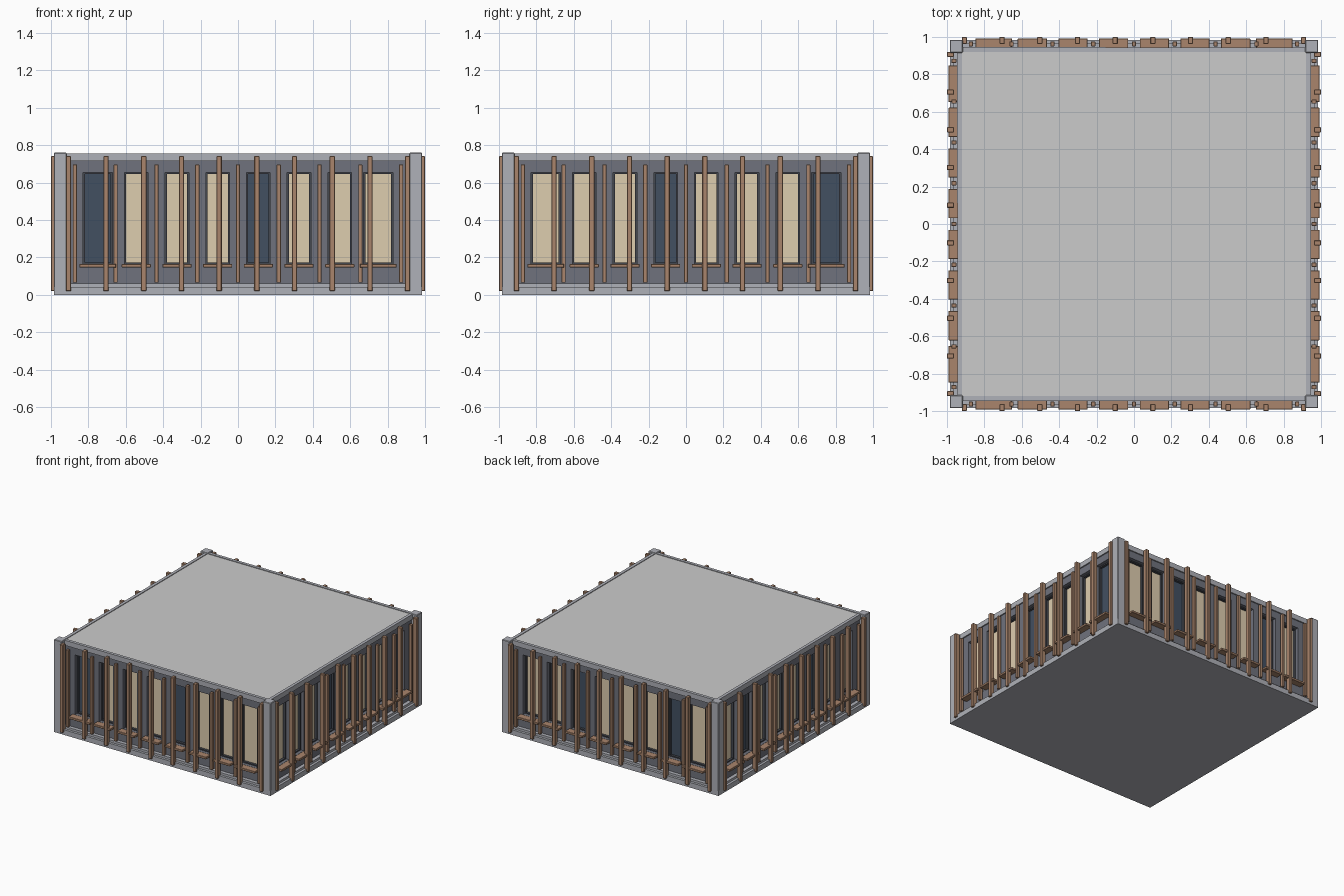
import bpy, bmesh
from math import pi
from mathutils import Matrix

if "Cube" in bpy.data.objects:
    bpy.data.objects.remove(bpy.data.objects["Cube"])


def material(name, rgb):
    m = bpy.data.materials.new(name)
    m.diffuse_color = (*rgb, 1)
    m.use_nodes = True
    m.node_tree.nodes["Principled BSDF"].inputs["Base Color"].default_value = m.diffuse_color
    return m


WOOD = material("wood", (0.40, 0.235, 0.15))
WALL = material("wall_grey", (0.16, 0.17, 0.205))
STONE = material("pale_stone", (0.43, 0.44, 0.48))
FRAME = material("frame_dark", (0.06, 0.065, 0.08))
LIT = material("lit_glass", (0.73, 0.61, 0.43))
DARK = material("dark_glass", (0.055, 0.08, 0.12))


def make(name, boxes, mat=None, turn=0, bevel=0):
    """One object from boxes (x0, x1, out0, out1, z0, z1); 'out' points to -y."""
    bm = bmesh.new()
    for x0, x1, o0, o1, z0, z1 in boxes:
        mtx = (Matrix.Translation(((x0 + x1) / 2, -(o0 + o1) / 2, (z0 + z1) / 2))
               @ Matrix.Diagonal((x1 - x0, o1 - o0, z1 - z0, 1)))
        bmesh.ops.create_cube(bm, size=1, matrix=mtx)
    if bevel:
        bmesh.ops.bevel(bm, geom=bm.edges[:], offset=bevel, segments=1, affect='EDGES')
    bm.transform(Matrix.Rotation(turn * pi / 2, 4, 'Z'))
    me = bpy.data.meshes.new(name)
    bm.to_mesh(me)
    bm.free()
    if mat:
        me.materials.append(mat)
    ob = bpy.data.objects.new(name, me)
    bpy.context.collection.objects.link(ob)
    return ob


# Window bays: (centre, half width of the opening, half width of the sill)
bays = [(-0.75, 0.078, 0.098)]
bays += [((i - 2.5) * 0.2175, 0.063, 0.078) for i in range(6)]
bays += [(0.75, 0.078, 0.098)]
Z0, Z1 = 0.165, 0.655          # window opening height
FACE, GLASS = 0.935, 0.888     # wall face and glass distance from centre

# Floor slab, core and roof slab
make("floor_slab", [(-0.985, 0.985, -0.985, 0.985, 0, 0.042)], STONE)
make("core", [(-0.88, 0.88, -0.88, 0.88, 0.042, 0.71)], WALL)
make("roof_slab", [(-0.94, 0.94, -0.94, 0.94, 0.715, 0.752)])

# Corner posts
for k in range(4):
    make(f"corner_post_{k}", [(-0.985, -0.915, 0.915, 0.985, 0, 0.76)], STONE, k, 0.004)

for k, side in enumerate(("front", "right", "back", "left")):
    # Wall with openings: bottom band, lintel band and piers
    edges = [-0.92] + [e for c, h, s in bays for e in (c - h, c + h)] + [0.92]
    wall = [(-0.92, 0.92, 0.88, FACE, 0.042, Z0), (-0.92, 0.92, 0.88, FACE, Z1, 0.715)]
    wall += [(a, b, 0.88, FACE, Z0, Z1) for a, b in zip(edges[::2], edges[1::2])]
    make(f"{side}_wall", wall, WALL, k)

    # Edge beam at the top and base rail
    make(f"{side}_edge_beam", [(-0.915, 0.915, 0.92, 0.945, 0.715, 0.757)], STONE, k)
    make(f"{side}_base_rail", [(-0.97, 0.97, 0.93, 0.965, 0.042, 0.06)], STONE, k)

    # Window frames and glass
    frames, lit, dark = [], [], []
    t = 0.009
    for i, (c, h, s) in enumerate(bays):
        f0, f1 = GLASS, GLASS + 0.02
        frames += [(c - h, c - h + t, f0, f1, Z0, Z1), (c + h - t, c + h, f0, f1, Z0, Z1),
                   (c - h + t, c + h - t, f0, f1, Z0, Z0 + t),
                   (c - h + t, c + h - t, f0, f1, Z1 - t, Z1)]
        pane = (c - h, c + h, 0.88, GLASS, Z0, Z1)
        (dark if (i + k) % 4 == 0 else lit).append(pane)
    make(f"{side}_window_frames", frames, FRAME, k)
    make(f"{side}_lit_windows", lit, LIT, k)
    make(f"{side}_dark_windows", dark, DARK, k)

    # Wooden sills, tall outer fins and shorter inner fins
    make(f"{side}_sills", [(c - s, c + s, FACE, 0.992, 0.147, 0.165) for c, h, s in bays],
         WOOD, k, 0.002)
    tall = [(i - 4.5) * 0.2015 for i in range(10)]
    make(f"{side}_tall_fins", [(x - 0.014, x + 0.014, 0.963, 1.0, 0.02, 0.742) for x in tall],
         WOOD, k, 0.003)
    short = [(i - 4) * 0.218 for i in range(9)]
    make(f"{side}_short_fins", [(x - 0.011, x + 0.011, 0.95, 0.976, 0.065, 0.697) for x in short],
         WOOD, k, 0.002)
